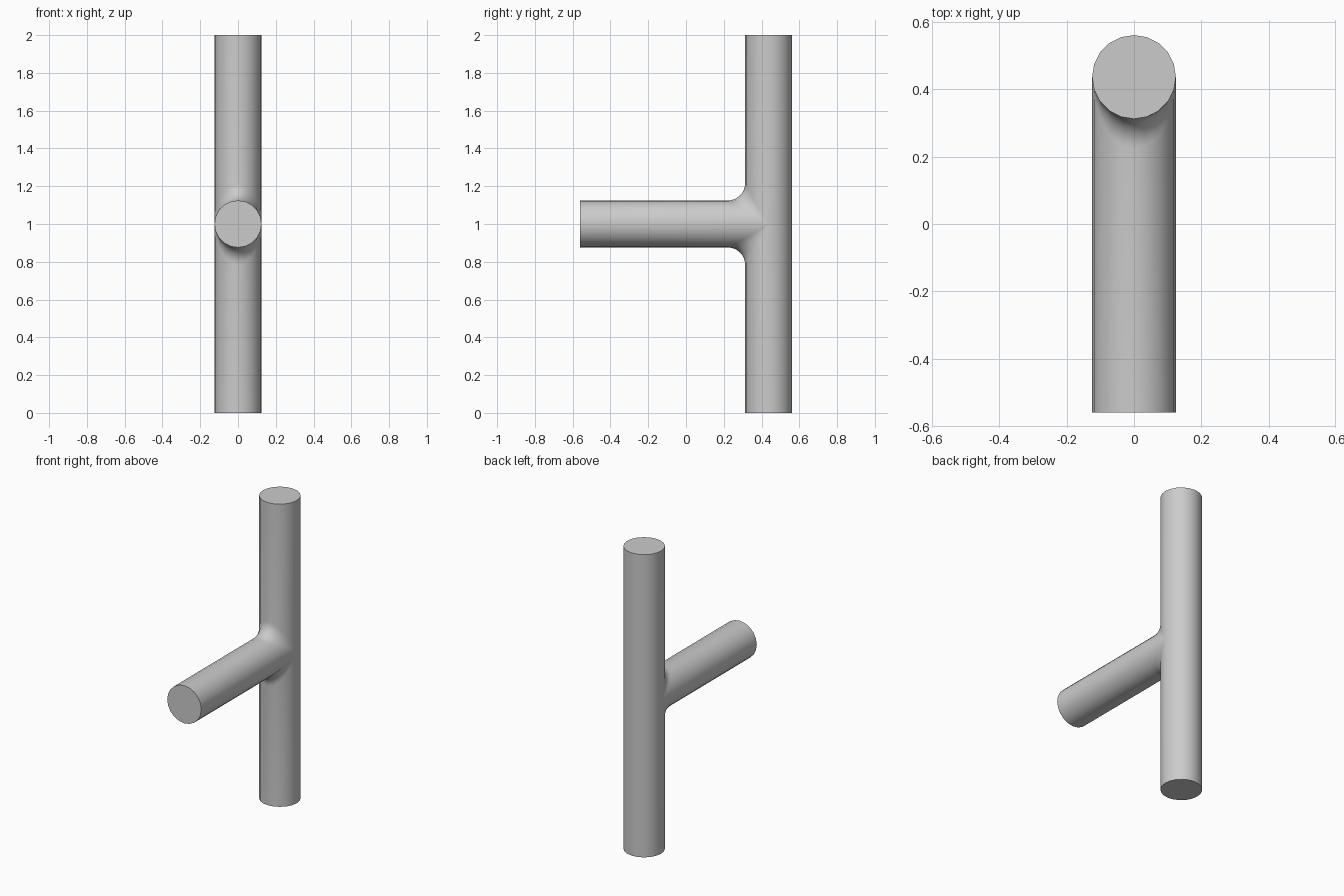
import bpy, bmesh
from math import sin, cos, pi
from mathutils import Vector

cube = bpy.data.objects.get("Cube")
if cube:
    bpy.data.objects.remove(cube)

R, FILLET = 0.1245, 0.09       # pipe radius, blend radius at the joint
AXIS_Y, MID_Z, TOP_Z = 0.437, 1.0, 2.0
FRONT_Y = -0.561
HALF, ARC = 10, 8              # facets per half pipe, steps across the blend


def front_row(t, side):
    """Run from an upright's end, around the blend, to the branch's end."""
    s, c, reach = R * sin(t), R * cos(t), (R + FILLET) * cos(t)
    centre = Vector(((R + FILLET) * sin(t), AXIS_Y - reach, MID_Z + side * reach))
    on_upright = Vector((-sin(t), cos(t), 0))
    on_branch = Vector((-sin(t), 0, -side * cos(t)))
    row = [Vector((s, AXIS_Y - c, MID_Z + side * (TOP_Z - MID_Z)))]
    angle = on_upright.angle(on_branch)
    for i in range(ARC + 1):
        f = i / ARC
        if angle < 0.001:
            d = on_upright
        else:
            d = (on_upright * sin((1 - f) * angle) + on_branch * sin(f * angle)) / sin(angle)
        row.append(centre + d * FILLET)
    row.append(Vector((s, FRONT_Y, MID_Z + side * c)))
    return row


def back_row(t):
    return [Vector((R * sin(t), AXIS_Y + R * cos(t), z)) for z in (0, MID_Z, TOP_Z)]


def skin(bm, rows):
    grid = [[bm.verts.new(p) for p in row] for row in rows]
    for a, b in zip(grid, grid[1:]):
        for i in range(len(a) - 1):
            bm.faces.new((a[i], a[i + 1], b[i + 1], b[i]))


# Pipe walls and blended joint
angles = [-pi / 2 + pi * i / HALF for i in range(HALF + 1)]
bm = bmesh.new()
for side in (1, -1):
    skin(bm, [front_row(t, side) for t in angles])
skin(bm, [back_row(t) for t in angles])
bmesh.ops.remove_doubles(bm, verts=bm.verts[:], dist=0.0001)

# Flat caps on the three open ends
bmesh.ops.holes_fill(bm, edges=[e for e in bm.edges if e.is_boundary], sides=0)
bmesh.ops.recalc_face_normals(bm, faces=bm.faces[:])
mesh = bpy.data.meshes.new("tee_pipe")
bm.to_mesh(mesh)
bm.free()

pipe = bpy.data.objects.new("tee_pipe", mesh)
bpy.context.collection.objects.link(pipe)

# Plain grey finish
grey = bpy.data.materials.new("light_grey")
grey.use_nodes = True
colour = (0.6, 0.6, 0.6, 1)
grey.diffuse_color = colour
grey.node_tree.nodes["Principled BSDF"].inputs["Base Color"].default_value = colour
mesh.materials.append(grey)

bpy.ops.object.select_all(action="DESELECT")
pipe.select_set(True)
bpy.context.view_layer.objects.active = pipe
bpy.ops.object.shade_smooth_by_angle(angle=pi / 6)
